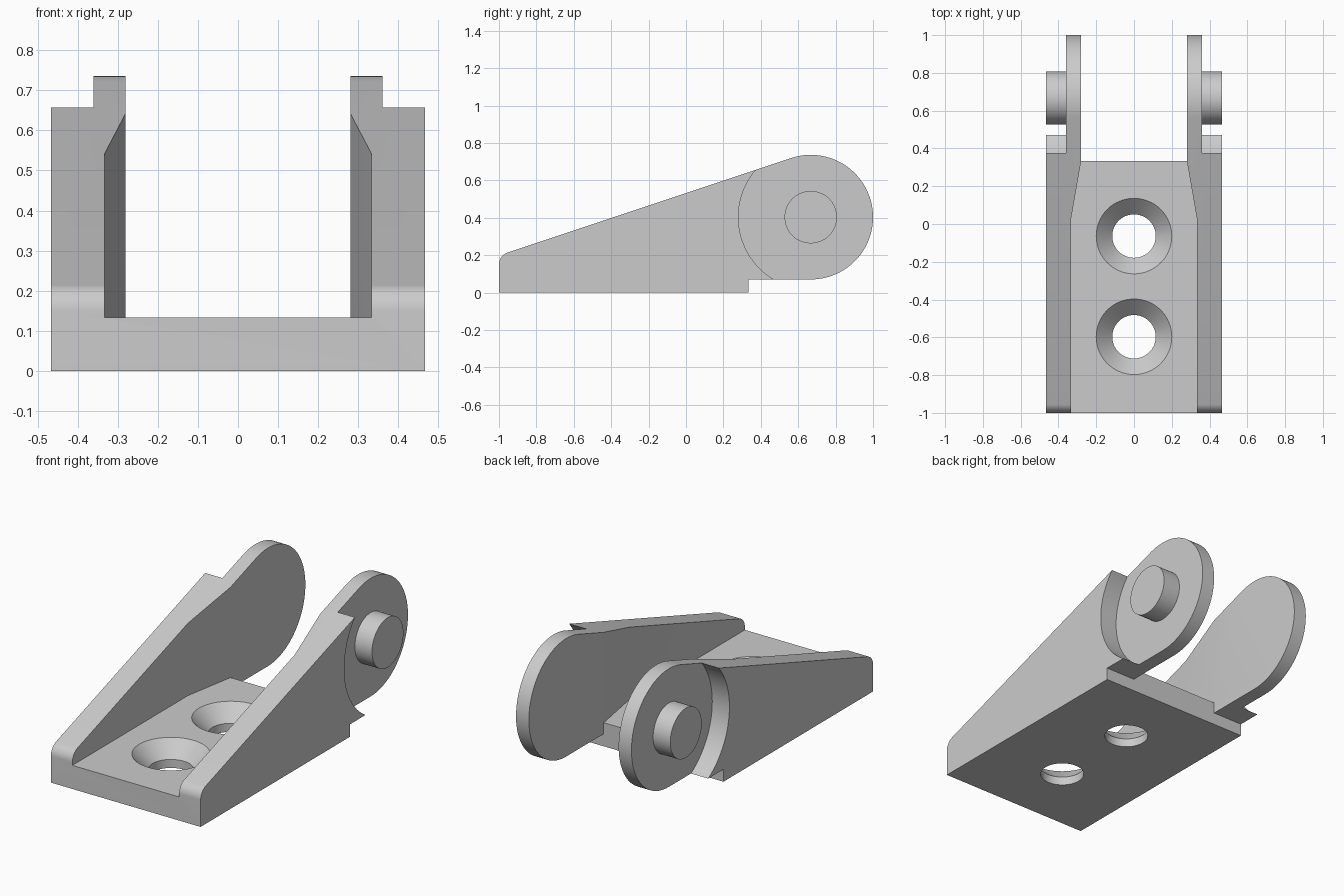
import bpy
import bmesh
from math import sin, cos, radians, atan
from mathutils import Matrix, Vector

if "Cube" in bpy.data.objects:
    bpy.data.objects.remove(bpy.data.objects["Cube"], do_unlink=True)

HALF = 0.467                 # half width of the bracket
EYE_Y, EYE_Z = 0.667, 0.403  # pivot centre
EYE_R = 0.333
FLOOR = 0.133
SLOPE = atan(1 / 3)

grey = bpy.data.materials.new("light grey")
grey.use_nodes = True
grey.diffuse_color = (0.6, 0.6, 0.6, 1)
grey.node_tree.nodes["Principled BSDF"].inputs["Base Color"].default_value = (0.6, 0.6, 0.6, 1)


def add_object(name, bm):
    bmesh.ops.recalc_face_normals(bm, faces=bm.faces[:])
    mesh = bpy.data.meshes.new(name)
    bm.to_mesh(mesh)
    bm.free()
    mesh.materials.append(grey)
    obj = bpy.data.objects.new(name, mesh)
    bpy.context.collection.objects.link(obj)
    return obj


def prism(name, points, offset):
    """Extrude a planar outline by an offset vector."""
    bm = bmesh.new()
    face = bm.faces.new([bm.verts.new(p) for p in points])
    result = bmesh.ops.extrude_face_region(bm, geom=[face], use_keep_orig=True)
    verts = [v for v in result["geom"] if isinstance(v, bmesh.types.BMVert)]
    bmesh.ops.translate(bm, verts=verts, vec=Vector(offset))
    return add_object(name, bm)


def cross_cylinder(name, radius, x0, x1):
    """Cylinder along x at the pivot."""
    bm = bmesh.new()
    place = Matrix.Translation(((x0 + x1) / 2, EYE_Y, EYE_Z)) @ Matrix.Rotation(radians(90), 4, "Y")
    bmesh.ops.create_cone(bm, cap_ends=True, segments=96, radius1=radius, radius2=radius,
                          depth=abs(x1 - x0), matrix=place)
    return add_object(name, bm)


def countersink(name, y):
    """Spun cutter: straight hole widening at 45 degrees to the floor."""
    bm = bmesh.new()
    profile = [(0, -0.1), (0.115, -0.1), (0.115, 0.048), (0.2, FLOOR), (0.2, 0.2), (0, 0.2)]
    verts = [bm.verts.new((r, y, z)) for r, z in profile]
    edges = [bm.edges.new(pair) for pair in zip(verts, verts[1:])]
    bmesh.ops.spin(bm, geom=verts + edges, cent=(0, y, 0), axis=(0, 0, 1),
                   angle=radians(360), steps=64)
    bmesh.ops.remove_doubles(bm, verts=bm.verts[:], dist=0.0001)
    return add_object(name, bm)


def arc(cy, cz, r, start, end, steps):
    angles = [radians(start + (end - start) * i / steps) for i in range(steps + 1)]
    return [(cy + r * cos(a), cz + r * sin(a)) for a in angles]


# Side outline: flat foot, round eye, sloped top, rounded front corner
tilt = 90 + SLOPE * 180 / 3.14159265
outline = [(-1, 0), (0.333, 0), (0.333, EYE_Z - EYE_R)]
outline += arc(EYE_Y, EYE_Z, EYE_R, -90, tilt, 64)
outline += arc(-0.933, 0.15, 0.067, tilt, 180, 12)
bracket = prism("bracket_body", [(-HALF, y, z) for y, z in outline], (2 * HALF, 0, 0))

# Cutters: channel between the cheeks, open rear, clearance rings, screw holes
channel = [(-0.333, -1.2), (0.333, -1.2), (0.333, 0.03), (0.28, 0.333),
           (0.28, 1.2), (-0.28, 1.2), (-0.28, 0.333), (-0.333, 0.03)]
rear = [(-0.28, 0.333), (0.28, 0.333), (0.28, 1.2), (-0.28, 1.2)]
cutters = [
    prism("channel_cutter", [(x, y, FLOOR) for x, y in channel], (0, 0, 1)),
    prism("rear_cutter", [(x, y, -0.1) for x, y in rear], (0, 0, 1.2)),
    cross_cylinder("left_clearance_cutter", 0.387, 0.36, 0.6),
    cross_cylinder("right_clearance_cutter", 0.387, -0.6, -0.36),
    countersink("front_hole_cutter", -0.597),
    countersink("rear_hole_cutter", -0.064),
]
for cutter in cutters:
    cutter.hide_render = True
    mod = bracket.modifiers.new(cutter.name, "BOOLEAN")
    mod.operation = "DIFFERENCE"
    mod.solver = "EXACT"
    mod.object = cutter

# Bake the cuts and drop the cutters
depsgraph = bpy.context.evaluated_depsgraph_get()
baked = bpy.data.meshes.new_from_object(bracket.evaluated_get(depsgraph))
bracket.modifiers.clear()
bracket.data = baked
for cutter in cutters:
    bpy.data.objects.remove(cutter, do_unlink=True)

# Pivot pins on the outside of each cheek
parts = [bracket,
         cross_cylinder("left_pin", 0.14, 0.35, HALF),
         cross_cylinder("right_pin", 0.14, -HALF, -0.35)]

bpy.ops.object.select_all(action="DESELECT")
for part in parts:
    part.select_set(True)
bpy.context.view_layer.objects.active = bracket
bpy.ops.object.shade_smooth_by_angle(angle=radians(15))
